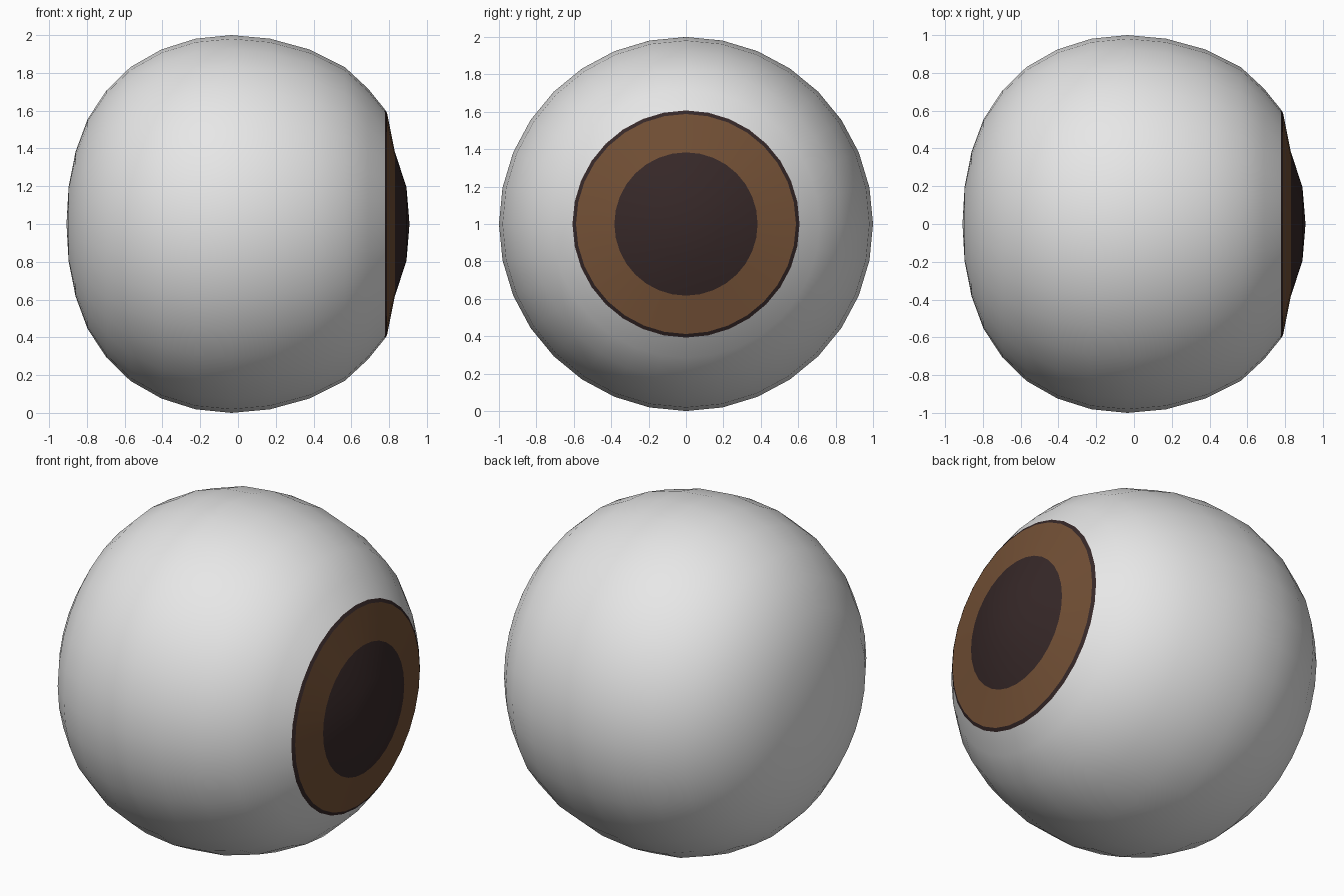
import bpy, bmesh, math

if "Cube" in bpy.data.objects:
    bpy.data.objects.remove(bpy.data.objects["Cube"])

SEGMENTS = 32
CENTRE_Z = 1.0


def material(name, rgb):
    m = bpy.data.materials.new(name)
    m.diffuse_color = (*rgb, 1.0)
    m.use_nodes = True
    m.node_tree.nodes["Principled BSDF"].inputs["Base Color"].default_value = m.diffuse_color
    return m


def lathe_x(name, profile, mat):
    """Revolve (x, radius) points, running from -x to +x, round the x axis."""
    bm = bmesh.new()
    rings = []
    for x, r in profile:
        if r == 0:
            rings.append([bm.verts.new((x, 0, CENTRE_Z))] * SEGMENTS)
        else:
            angles = [2 * math.pi * i / SEGMENTS for i in range(SEGMENTS)]
            rings.append([bm.verts.new((x, r * math.cos(a), CENTRE_Z + r * math.sin(a)))
                          for a in angles])
    for a, b in zip(rings, rings[1:]):
        for i in range(SEGMENTS):
            j = (i + 1) % SEGMENTS
            corners = list(dict.fromkeys((a[i], a[j], b[j], b[i])))
            bm.faces.new(corners).smooth = True
    mesh = bpy.data.meshes.new(name)
    bm.to_mesh(mesh)
    bm.free()
    mesh.materials.append(mat)
    obj = bpy.data.objects.new(name, mesh)
    bpy.context.collection.objects.link(obj)
    return obj


white = material("eye_white", (0.8, 0.8, 0.8))
brown = material("iris_brown", (0.17, 0.08, 0.036))
dark = material("pupil_dark", (0.037, 0.021, 0.021))

# Slightly squashed ball, cut off where the iris sits
lathe_x("eyeball", [(-0.908, 0), (-0.897, 0.195), (-0.86, 0.383), (-0.796, 0.556),
                    (-0.696, 0.707), (-0.569, 0.831), (-0.405, 0.924), (-0.225, 0.981),
                    (-0.035, 1.0), (0.17, 0.981), (0.378, 0.924), (0.565, 0.831),
                    (0.69, 0.715), (0.777, 0.607)], white)

# Thin dark edge round the iris
lathe_x("iris_rim", [(0.777, 0.607), (0.789, 0.588)], dark)

# Shallow conical iris
lathe_x("iris", [(0.789, 0.588), (0.83, 0.383)], brown)

# Domed pupil
lathe_x("pupil", [(0.83, 0.383), (0.892, 0.195), (0.908, 0)], dark)
